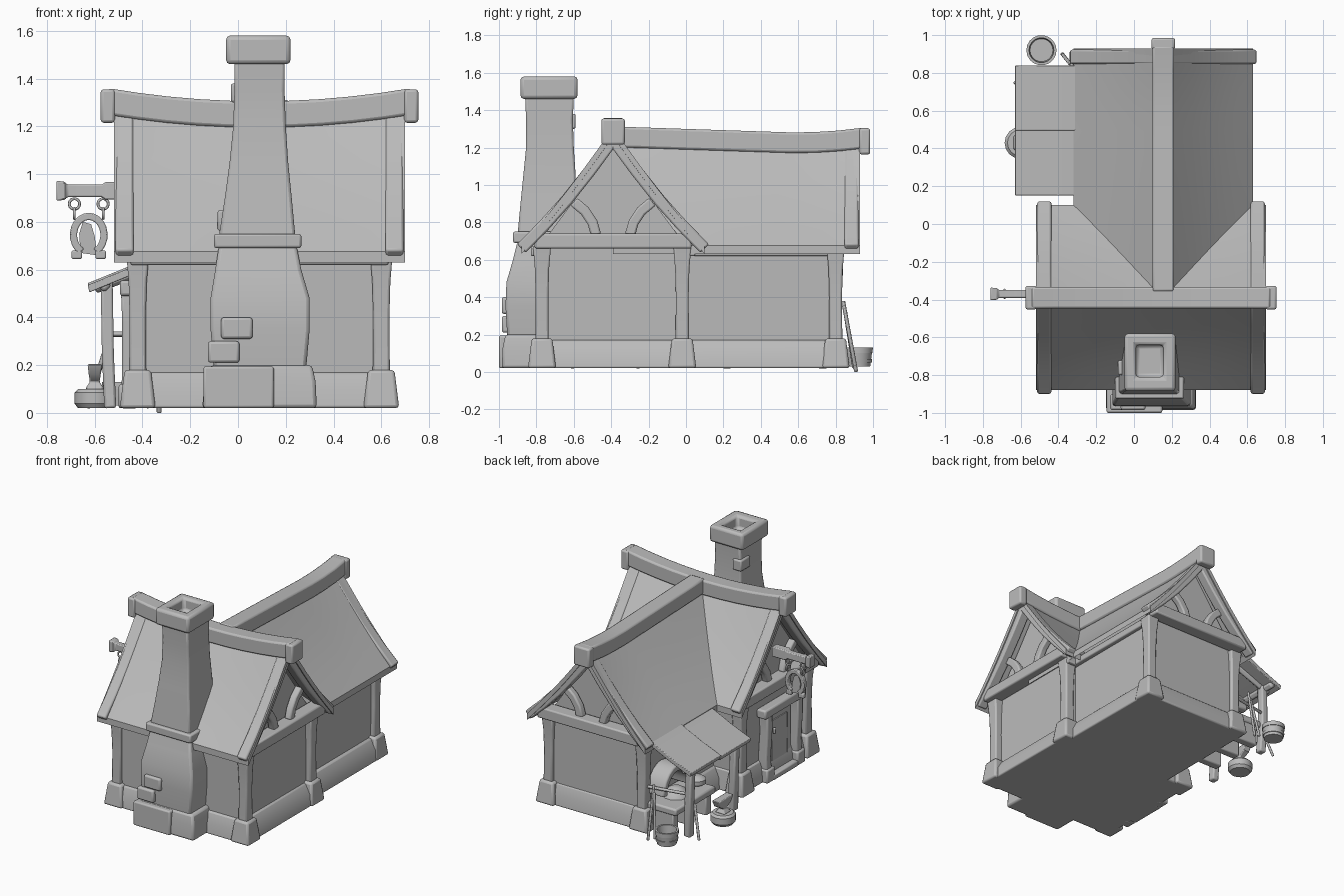
import bpy, bmesh, math
from mathutils import Vector

old = bpy.data.objects.get("Cube")
if old:
    bpy.data.objects.remove(old, do_unlink=True)

grey = bpy.data.materials.new("plain grey")
grey.use_nodes = True
GREY = (0.5, 0.5, 0.5, 1)
grey.diffuse_color = GREY
grey.node_tree.nodes["Principled BSDF"].inputs["Base Color"].default_value = GREY


def loft(name, loops, bevel=0.0):
    """Closed solid through a list of equal-length point loops."""
    bm = bmesh.new()
    rings = [[bm.verts.new(p) for p in loop] for loop in loops]
    n = len(rings[0])
    for a, b in zip(rings, rings[1:]):
        for i in range(n):
            j = (i + 1) % n
            bm.faces.new((a[i], a[j], b[j], b[i]))
    bm.faces.new(rings[0])
    bm.faces.new(rings[-1])
    bmesh.ops.recalc_face_normals(bm, faces=bm.faces)
    mesh = bpy.data.meshes.new(name)
    bm.to_mesh(mesh)
    bm.free()
    mesh.materials.append(grey)
    ob = bpy.data.objects.new(name, mesh)
    bpy.context.collection.objects.link(ob)
    if bevel:
        mod = ob.modifiers.new("bevel", "BEVEL")
        mod.width, mod.segments, mod.limit_method = bevel, 2, "ANGLE"
        mod.angle_limit = math.radians(40)
    bpy.ops.object.select_all(action="DESELECT")
    bpy.context.view_layer.objects.active = ob
    ob.select_set(True)
    bpy.ops.object.shade_smooth_by_angle(angle=math.radians(35))
    return ob


def stack(name, levels, bevel=0.0):
    """Rectangles (z, x0, x1, y0, y1) joined from bottom to top."""
    return loft(name, [[(a, c, z), (b, c, z), (b, d, z), (a, d, z)]
                       for z, a, b, c, d in levels], bevel)


def box(name, x, y, z, bevel=0.008):
    return stack(name, [(h, *x, *y) for h in z], bevel)


def beam(name, pts, width, depth, side, bevel=0.01):
    """Rectangular bar along a path; side is the direction of its width."""
    pts, side, loops = [Vector(p) for p in pts], Vector(side).normalized(), []
    for i, p in enumerate(pts):
        t = pts[min(i + 1, len(pts) - 1)] - pts[max(i - 1, 0)]
        u = t.cross(side).normalized() * depth / 2
        s = side * width / 2
        loops.append([p - s - u, p + s - u, p + s + u, p - s + u])
    return loft(name, loops, bevel)


def lathe(name, centre, profile, sides=16):
    """Round solid from (radius, z) pairs."""
    cx, cy = centre
    turn = [math.tau * i / sides for i in range(sides)]
    return loft(name, [[(cx + r * math.cos(a), cy + r * math.sin(a), z) for a in turn]
                       for r, z in profile])


def rod(name, a, b, r):
    a, b = Vector(a), Vector(b)
    side = (b - a).orthogonal()
    return beam(name, [a, b], r * 2, r * 2, side, r * 0.6)


# Frames of the two wings: u across the gable, o along the ridge
def front(u, o, z):
    return (o, u - 0.39, z)


def rear(u, o, z):
    return (u + 0.155, o, z)


def front_top(o):
    return 1.305 + 0.055 * min(1.2, abs((o - 0.09) / 0.64)) ** 2


def rear_top(o):
    return 1.28 + 0.03 * ((o - 0.58) / 0.4) ** 2 if o > 0.58 else 1.28 + 0.03 * (0.58 - o) / 0.9


def roof(name, P, top, o0, o1, half, eave=0.675):
    steps = 12
    for sign, label in ((-1, "a"), (1, "b")):
        loops = []
        for i in range(steps + 1):
            o = o0 + (o1 - o0) * i / steps
            line = []
            for k in range(7):
                t = k / 6
                apex = top(o) - 0.05
                z = apex + (eave - apex) * t - 0.02 * math.sin(math.pi * t)
                line.append((sign * half * t, z))
            under = [(u, z - 0.045) for u, z in reversed(line)]
            loops.append([P(u, o, z) for u, z in line + under])
        loft(f"{name}_slope_{label}", loops)


def ridge(name, P, top, o0, o1):
    side = Vector(P(1, 0, 0)) - Vector(P(0, 0, 0))
    path = [P(0, o0 + (o1 - o0) * i / 10, top(o0 + (o1 - o0) * i / 10) - 0.055) for i in range(11)]
    beam(name, path, 0.115, 0.11, side, 0.012)


def gable(name, P, top, o, inward, half):
    """Timber frame at one roof end: bargeboards, collar beam, curved braces."""
    out = Vector(P(0, 1, 0)) - Vector(P(0, 0, 0))
    mid = o + inward * 0.045
    apex = top(o) - 0.11
    box_end = P(0, o - inward * 0.025, 0)
    x, y = box_end[:2]
    wx, wy = (0.03, 0.063) if P is front else (0.063, 0.03)
    box(name + "_ridge_end", (x - wx, x + wx), (y - wy, y + wy), (top(o) - 0.14, top(o)), 0.012)
    for s in (-1, 1):
        path = [P(s * half * t, mid, apex + (0.66 - apex) * t - 0.03 * math.sin(math.pi * t))
                for t in (0, 0.25, 0.5, 0.75, 1)]
        beam(name + "_bargeboard", path, 0.075, 0.065, out)
        brace = [P(s * u, mid + inward * 0.03, z)
                 for u, z in ((0.09, 0.73), (0.11, 0.8), (0.15, 0.86), (0.21, 0.91))]
        beam(name + "_brace", brace, 0.05, 0.055, out)
    beam(name + "_collar", [P(-half + 0.07, mid + inward * 0.02, 0.7), P(half - 0.07, mid + inward * 0.02, 0.7)],
         0.1, 0.08, out)


# Roofs with ridges and gable timbers
roof("front_roof", front, front_top, -0.52, 0.70, 0.49)
roof("rear_roof", rear, rear_top, -0.39, 0.93, 0.475)
ridge("front_ridge", front, front_top, -0.55, 0.73)
ridge("rear_ridge", rear, rear_top, -0.36, 0.95)
gable("right_gable", front, front_top, 0.70, -1, 0.49)
gable("left_gable", front, front_top, -0.52, 1, 0.49)
gable("rear_gable", rear, rear_top, 0.93, -1, 0.475)

# Walls with their gable triangles
for name, P, o0, o1, w in (("front_walls", front, -0.42, 0.585, 0.4),
                           ("rear_walls", rear, -0.2, 0.81, 0.385)):
    shape = [(-w + 0.01, 0.05), (w - 0.01, 0.05), (w, 0.66), (0, 1.2), (-w, 0.66)]
    loft(name, [[P(u, o, z) for u, z in shape] for o in (o0, o1)])

# Stone skirt, corner blocks and posts
stack("front_skirt", [(0.02, -0.46, 0.65, -0.83, 0.03), (0.1, -0.455, 0.64, -0.82, 0.02),
                      (0.17, -0.43, 0.595, -0.795, 0.01)], 0.01)
stack("rear_skirt", [(0.02, -0.29, 0.6, -0.1, 0.85), (0.1, -0.28, 0.59, -0.1, 0.84),
                     (0.17, -0.24, 0.55, -0.1, 0.815)], 0.01)
corners = [(-0.42, -0.77), (0.6, -0.77), (0.59, -0.02), (-0.42, -0.02), (0.53, 0.8), (-0.22, 0.8)]
for x, y in corners:
    stack("corner_stone", [(0.02, x - 0.075, x + 0.075, y - 0.075, y + 0.075),
                           (0.18, x - 0.055, x + 0.055, y - 0.055, y + 0.055)], 0.014)
    stack("corner_post", [(z, x - w, x + w, y - w, y + w)
                          for z, w in ((0.16, 0.036), (0.4, 0.034), (0.55, 0.038), (0.67, 0.048))], 0.01)
for y in (-0.8, 0.02):
    box("wall_plate", (-0.45, 0.63), (y - 0.03, y + 0.03), (0.62, 0.67))
for x in (-0.23, 0.54):
    box("wall_plate", (x - 0.03, x + 0.03), (0, 0.82), (0.62, 0.67))

# Chimney
stack("chimney_base", [(0.02, -0.15, 0.33, -0.985, -0.7), (0.13, -0.14, 0.325, -0.98, -0.7),
                       (0.2, -0.115, 0.31, -0.965, -0.7)], 0.015)
box("chimney_base_slab", (-0.145, 0.15), (-1.0, -0.8), (0.02, 0.195), 0.01)
stack("chimney_breast", [(0.18, -0.10, 0.285, -0.955, -0.7), (0.35, -0.115, 0.3, -0.965, -0.7),
                         (0.48, -0.115, 0.3, -0.96, -0.7), (0.6, -0.095, 0.265, -0.925, -0.7),
                         (0.7, -0.08, 0.245, -0.9, -0.65)], 0.015)
box("chimney_ledge", (-0.1, 0.265), (-0.925, -0.68), (0.69, 0.75), 0.01)
stack("chimney_shaft", [(0.74, -0.08, 0.24, -0.9, -0.6), (0.9, -0.055, 0.225, -0.885, -0.59),
                        (1.05, -0.035, 0.21, -0.87, -0.59), (1.2, -0.02, 0.2, -0.855, -0.6),
                        (1.35, -0.015, 0.195, -0.855, -0.605), (1.47, -0.015, 0.195, -0.86, -0.6)], 0.012)
cap, hole = (-0.05, 0.22, -0.885, -0.58), (0.01, 0.155, -0.81, -0.64)
stack("chimney_cap", [(1.46, *cap), (1.58, *cap), (1.58, *hole), (1.49, *hole)], 0.018)
for x, z in ((-0.005, 0.355), (-0.06, 0.255)):
    box("chimney_stone", (x - 0.066, x + 0.066), (-0.985, -0.9), (z - 0.045, z + 0.045), 0.012)
box("shaft_stone", (-0.03, 0.04), (-0.7, -0.59), (1.3, 1.38), 0.01)
box("shaft_stone", (-0.085, -0.02), (-0.8, -0.72), (0.76, 0.85), 0.01)

# Door on the left end
box("door", (-0.44, -0.4), (-0.58, -0.3), (0.03, 0.5))
box("door_panel", (-0.446, -0.43), (-0.53, -0.35), (0.1, 0.42), 0.003)
rod("door_handle", (-0.46, -0.36, 0.33), (-0.46, -0.36, 0.37), 0.01)
for y in (-0.62, -0.27):
    beam("door_post", [(-0.455, y, 0.02), (-0.45, y + 0.01, 0.2), (-0.45, y - 0.008, 0.38), (-0.455, y, 0.51)],
         0.07, 0.06, (1, 0, 0))
    box("door_post_foot", (-0.5, -0.42), (y - 0.045, y + 0.045), (0.02, 0.12), 0.012)
box("door_lintel", (-0.495, -0.42), (-0.68, -0.21), (0.49, 0.555), 0.012)
box("door_step", (-0.5, -0.42), (-0.58, -0.3), (0.02, 0.06))

# Hanging sign: bracket beam, rings and horseshoe
stack_x = [(-0.76, 0.042), (-0.725, 0.038), (-0.715, 0.026), (-0.57, 0.026), (-0.555, 0.036), (-0.45, 0.036)]
loft("sign_beam", [[(x, -0.37 + a * w * 0.8, 0.93 + b * w) for a, b in ((-1, -1), (1, -1), (1, 1), (-1, 1))]
                   for x, w in stack_x], 0.006)
for x in (-0.685, -0.565):
    for z, turned in ((0.875, 0), (0.835, math.pi / 2)):
        bpy.ops.mesh.primitive_torus_add(location=(x, -0.37, z), rotation=(math.pi / 2, 0, turned),
                                         major_radius=0.022, minor_radius=0.006,
                                         major_segments=14, minor_segments=6)
        bpy.context.object.name = "sign_ring"
        bpy.context.object.data.materials.append(grey)
        bpy.ops.object.shade_smooth()
arc = [math.radians(-62 + 304 * i / 18) for i in range(19)]
beam("horseshoe", [(-0.625 + 0.064 * math.cos(a), -0.37, 0.745 + 0.078 * math.sin(a)) for a in arc],
     0.03, 0.03, (0, 1, 0), 0.005)
for x in (-0.675, -0.575):
    box("horseshoe_tip", (x - 0.022, x + 0.022), (-0.386, -0.354), (0.645, 0.68), 0.006)
plate = [(-0.66, 0.67), (-0.59, 0.66), (-0.6, 0.74), (-0.615, 0.79), (-0.65, 0.8), (-0.665, 0.75)]
loft("sign_plate", [[(x, y, z) for x, z in plate] for y in (-0.375, -0.366)])

# Lean-to canopy over the forge
for y0, y1, lift in ((0.15, 0.505, 0), (0.495, 0.84, 0.008)):
    line = [(-0.63, 0.535), (-0.47, 0.6), (-0.28, 0.69)]
    loop = line + [(x + 0.008, z - 0.03) for x, z in reversed(line)]
    loft("canopy", [[(x, y, z + lift) for x, z in loop] for y in (y0, y1)], 0.004)
rod("canopy_rail", (-0.56, 0.16, 0.535), (-0.56, 0.83, 0.535), 0.022)
for y in (0.22, 0.73):
    beam("canopy_post", [(-0.535, y, 0.02), (-0.545, y + 0.01, 0.25), (-0.55, y, 0.55)], 0.055, 0.05, (0, 1, 0))
    rod("canopy_rafter", (-0.6, y, 0.52), (-0.26, y, 0.65), 0.018)

# Forge hearth with arched hood
box("hearth_table", (-0.48, -0.22), (0.34, 0.8), (0.17, 0.22), 0.012)
for y in (0.38, 0.57, 0.76):
    box("hearth_leg", (-0.45, -0.25), (y - 0.03, y + 0.03), (0.02, 0.18))
arch = [math.radians(180 * i / 10) for i in range(11)]
beam("hearth_arch", [(-0.3, 0.62 + 0.14 * math.cos(a), 0.27 + 0.16 * math.sin(a)) for a in arch],
     0.14, 0.05, (1, 0, 0))
lathe("coal_heap", (-0.34, 0.6), [(0.1, 0.21), (0.08, 0.25), (0.03, 0.28)], 10)
lathe("bellows", (-0.37, 0.4), [(0.03, 0.22), (0.06, 0.24), (0.06, 0.27), (0.03, 0.29)])

# Anvil on its block
lathe("anvil_block", (-0.6, 0.43), [(0.07, 0.02), (0.085, 0.04), (0.085, 0.085), (0.07, 0.1)])
stack("anvil", [(0.1, -0.64, -0.56, 0.39, 0.47), (0.13, -0.62, -0.58, 0.41, 0.45),
                (0.16, -0.625, -0.575, 0.37, 0.5), (0.205, -0.63, -0.57, 0.35, 0.52)], 0.006)

# Bucket and leaning tools
lathe("bucket", (-0.49, 0.92), [(0.066, 0.03), (0.075, 0.1), (0.079, 0.1), (0.08, 0.13),
                                (0.066, 0.13), (0.06, 0.06)], 18)
lathe("bucket_hoop", (-0.49, 0.92), [(0.074, 0.05), (0.077, 0.07)], 18)
rod("leaning_poker", (-0.33, 0.91, 0.0), (-0.33, 0.84, 0.38), 0.009)
rod("leaning_tongs", (-0.38, 0.9, 0.02), (-0.34, 0.85, 0.33), 0.009)
rod("leaning_hammer", (-0.63, 0.75, 0.02), (-0.56, 0.7, 0.25), 0.009)
rod("tool_rail", (-0.56, 0.74, 0.33), (-0.25, 0.8, 0.33), 0.01)
